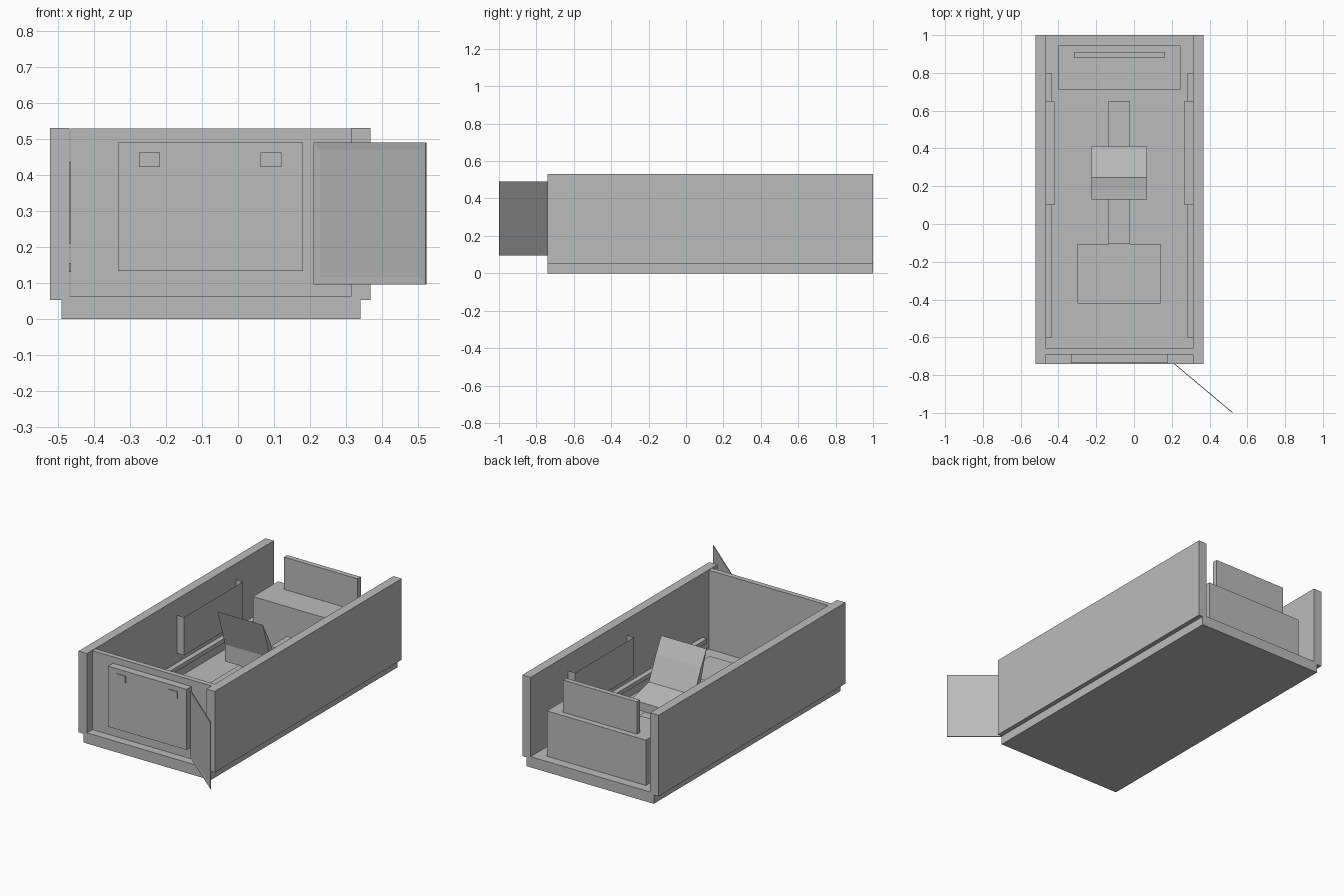
import bpy, bmesh, math
from mathutils import Matrix, Vector

if "Cube" in bpy.data.objects:
    bpy.data.objects.remove(bpy.data.objects["Cube"])

grey = bpy.data.materials.new("plain_grey")
grey.diffuse_color = (0.5, 0.5, 0.5, 1)
grey.use_nodes = True
grey.node_tree.nodes["Principled BSDF"].inputs["Base Color"].default_value = grey.diffuse_color
CX = -0.077  # centre line of the body


def finish(name, bm):
    bmesh.ops.recalc_face_normals(bm, faces=bm.faces)
    mesh = bpy.data.meshes.new(name)
    bm.to_mesh(mesh)
    bm.free()
    mesh.materials.append(grey)
    obj = bpy.data.objects.new(name, mesh)
    bpy.context.collection.objects.link(obj)
    return obj


def box(name, x, y, z, open_top=False):
    bm = bmesh.new()
    lo, hi = Vector((x[0], y[0], z[0])), Vector((x[1], y[1], z[1]))
    bmesh.ops.create_cube(bm, size=1)
    bmesh.ops.transform(bm, verts=bm.verts, matrix=Matrix.Translation((lo + hi) / 2)
                        @ Matrix.Diagonal((*(hi - lo), 1)))
    if open_top:
        bm.normal_update()
        top = [f for f in bm.faces if f.normal.z > 0.9]
        bmesh.ops.delete(bm, geom=top, context='FACES_ONLY')
    return finish(name, bm)


def prism(name, x, profile):
    """Extrude a y-z profile across x."""
    bm = bmesh.new()
    face = bm.faces.new([bm.verts.new((x[0], y, z)) for y, z in profile])
    ext = bmesh.ops.extrude_face_region(bm, geom=[face])
    moved = [v for v in ext["geom"] if isinstance(v, bmesh.types.BMVert)]
    bmesh.ops.translate(bm, verts=moved, vec=(x[1] - x[0], 0, 0))
    return finish(name, bm)


# Base slab and the raised floor between the walls
box("base", (-0.49, 0.34), (-0.74, 1), (0, 0.052))
box("floor", (-0.467, 0.315), (-0.74, 1), (0.052, 0.063))

# Paired side parts, mirrored about the centre line
for side, s in (("left", -1), ("right", 1)):
    def span(a, b):
        return sorted((CX + s * a, CX + s * b))
    box(side + "_wall", span(0.39, 0.444), (-0.74, 1), (0.052, 0.53))
    box(side + "_pocket", span(0.345, 0.39), (0.1, 0.65), (0.21, 0.435), open_top=True)
    box(side + "_rail", span(0.36, 0.39), (-0.6, 0.8), (0.13, 0.155))

# Front wall with a raised panel and two small plates
box("front_wall", (-0.465, 0.315), (-0.69, -0.66), (0.063, 0.528))
box("front_panel", (-0.333, 0.18), (-0.735, -0.69), (0.133, 0.49))
for i, x in enumerate((-0.275, 0.063)):
    box(f"panel_plate_{i + 1}", (x, x + 0.058), (-0.74, -0.735), (0.422, 0.462))

# Bench and its backrest
box("bench", (-0.4, 0.245), (0.71, 0.945), (0.063, 0.33))
box("bench_back", (-0.317, 0.163), (0.88, 0.91), (0.33, 0.52))

# Centre spine, front block and the seat
box("spine", (-0.135, -0.02), (-0.105, 0.65), (0.063, 0.19))
box("front_block", (-0.3, 0.14), (-0.42, -0.105), (0.063, 0.16))
prism("seat", (-0.225, 0.07), [(0.13, 0.51), (0.18, 0.42), (0.245, 0.28), (0.41, 0.24),
                               (0.41, 0.19), (0.2, 0.19), (0.2, 0.29)])

# Open door: thin sheet swung outward, with a shallow inset on its inner face
bm = bmesh.new()
hinge, tip = Vector((0.21, -0.74, 0)), Vector((0.52, -1.0, 0))
n = (tip - hinge).cross(Vector((0, 0, 1))).normalized()
ring = [hinge, tip, tip - n * 0.004, hinge - n * 0.004]
base = bm.faces.new([bm.verts.new(p + Vector((0, 0, 0.095))) for p in ring])
ext = bmesh.ops.extrude_face_region(bm, geom=[base])
bmesh.ops.translate(bm, vec=(0, 0, 0.395),
                    verts=[v for v in ext["geom"] if isinstance(v, bmesh.types.BMVert)])
bmesh.ops.recalc_face_normals(bm, faces=bm.faces)
inner = [f for f in bm.faces if f.normal.dot(n) > 0.9]
bmesh.ops.inset_individual(bm, faces=inner, thickness=0.03, depth=-0.002)
finish("door", bm)
